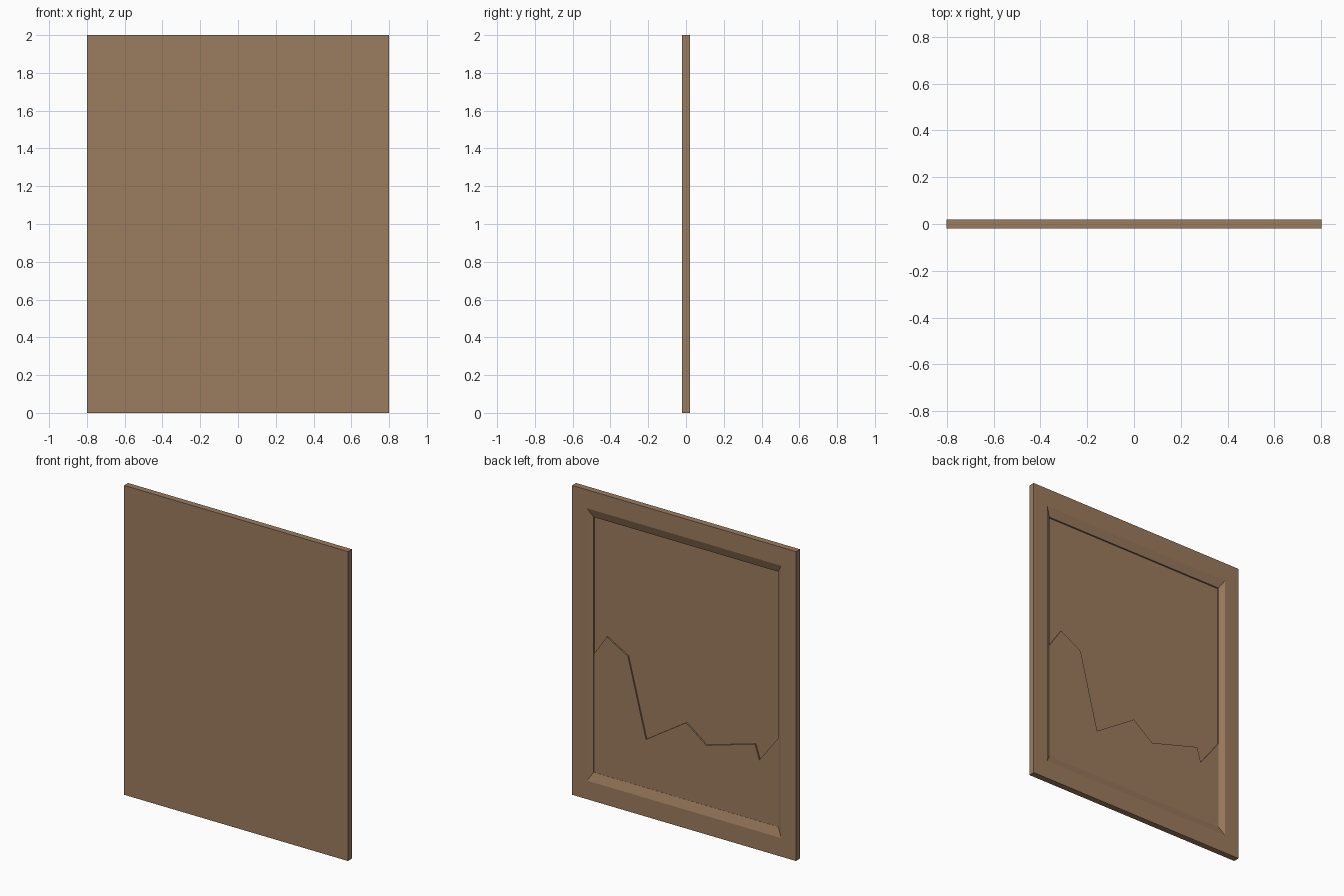
import bpy, bmesh

if "Cube" in bpy.data.objects:
    bpy.data.objects.remove(bpy.data.objects["Cube"])

wood = bpy.data.materials.new("brown wood")
wood.diffuse_color = (0.33, 0.20, 0.113, 1)
wood.use_nodes = True
wood.node_tree.nodes["Principled BSDF"].inputs["Base Color"].default_value = wood.diffuse_color


def finish(bm, name):
    bmesh.ops.recalc_face_normals(bm, faces=bm.faces)
    me = bpy.data.meshes.new(name)
    bm.to_mesh(me)
    bm.free()
    me.materials.append(wood)
    ob = bpy.data.objects.new(name, me)
    bpy.context.collection.objects.link(ob)
    return ob


def ring(bm, hx, hz, y):
    """Rectangle of vertices in the xz plane, centred on z = 1."""
    return [bm.verts.new((sx * hx, y, 1 + sz * hz))
            for sx, sz in ((-1, -1), (1, -1), (1, 1), (-1, 1))]


# frame: flat front, rim, sloped moulding and sunken panel on the rear
bm = bmesh.new()
rings = [ring(bm, *r) for r in (
    (0.80, 1.00, -0.02),
    (0.80, 1.00, 0.02),
    (0.695, 0.88, 0.02),
    (0.66, 0.825, 0.0),
    (0.66, 0.825, -0.01))]
for a, b in zip(rings, rings[1:]):
    for i in range(4):
        j = (i + 1) % 4
        bm.faces.new((a[i], a[j], b[j], b[i]))
bm.faces.new(rings[0])
bm.faces.new(rings[-1])
finish(bm, "frame")

# broken lower pane: jagged upper edge, lies on the sunken panel
jag = [(0.66, 0.94), (0.567, 1.075), (0.416, 0.99), (0.287, 0.487),
       (0.0, 0.672), (-0.143, 0.564), (-0.494, 0.665), (-0.523, 0.571),
       (-0.66, 0.75)]
outline = [(-0.66, 0.175), (0.66, 0.175)] + jag
bm = bmesh.new()
face = bm.faces.new([bm.verts.new((x, -0.01, z)) for x, z in outline])
ext = bmesh.ops.extrude_face_region(bm, geom=[face], use_keep_orig=True)
for v in ext["geom"]:
    if isinstance(v, bmesh.types.BMVert):
        v.co.y = -0.001
finish(bm, "broken_pane")
